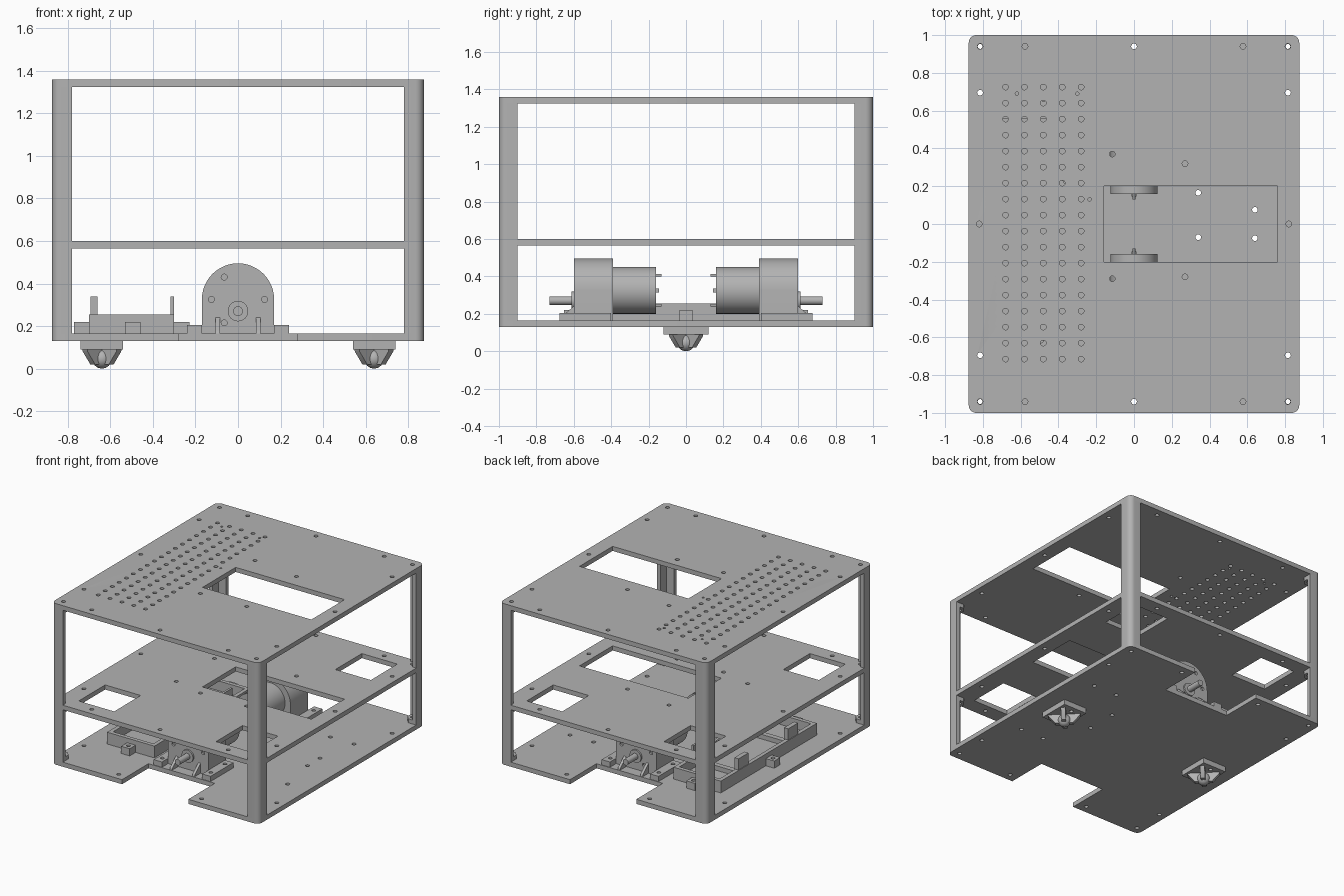
import bpy, bmesh
from math import sin, cos, pi
from mathutils import Matrix, Vector

cube = bpy.data.objects.get("Cube")
if cube:
    bpy.data.objects.remove(cube)

grey = bpy.data.materials.new("plain grey")
grey.use_nodes = True
COLOUR = (0.45, 0.45, 0.45, 1)
grey.diffuse_color = COLOUR
grey.node_tree.nodes["Principled BSDF"].inputs["Base Color"].default_value = COLOUR

X, Y, Z = 0.875, 1.0, 1.36          # half width, half length, height
parts = []


def finish(name, bm, matrix=None):
    bmesh.ops.remove_doubles(bm, verts=bm.verts, dist=1e-5)
    if matrix:
        bm.transform(matrix)
    bmesh.ops.recalc_face_normals(bm, faces=bm.faces)
    mesh = bpy.data.meshes.new(name)
    bm.to_mesh(mesh)
    bm.free()
    mesh.materials.clear()
    mesh.materials.append(grey)
    ob = bpy.data.objects.new(name, mesh)
    bpy.context.scene.collection.objects.link(ob)
    parts.append(ob)
    return ob


def circle(u, v, r=0.015, n=14):
    return [(u + r * cos(2 * pi * i / n), v + r * sin(2 * pi * i / n)) for i in range(n)]


def rect(u0, u1, v0, v1):
    return [(u0, v0), (u1, v0), (u1, v1), (u0, v1)]


def prism(name, loops, a, b, axis="Z", matrix=None):
    """Extrude an outline with hole loops from a to b along an axis."""
    curve = bpy.data.curves.new(name, "CURVE")
    curve.dimensions, curve.fill_mode = "2D", "BOTH"
    curve.extrude = abs(b - a) / 2
    for loop in loops:
        s = curve.splines.new("POLY")
        s.points.add(len(loop) - 1)
        for p, (u, v) in zip(s.points, loop):
            p.co = (u, v, 0, 1)
        s.use_cyclic_u = True
    temp = bpy.data.objects.new("temp", curve)
    bpy.context.scene.collection.objects.link(temp)
    bpy.context.view_layer.update()
    mesh = bpy.data.meshes.new_from_object(
        temp.evaluated_get(bpy.context.evaluated_depsgraph_get()))
    bm = bmesh.new()
    bm.from_mesh(mesh)
    bpy.data.objects.remove(temp)
    bpy.data.meshes.remove(mesh)
    for v in bm.verts:
        u, w, d = v.co
        d += (a + b) / 2
        v.co = {"Z": (u, w, d), "Y": (u, d, w), "X": (d, u, w)}[axis]
    return finish(name, bm, matrix)


def box(name, x0, x1, y0, y1, z0, z1):
    return prism(name, [rect(x0, x1, y0, y1)], z0, z1)


def rod(name, x, z, r, y0, y1, matrix=None):
    return prism(name, [circle(x, z, r, 40)], y0, y1, "Y", matrix)


def rounded(hx, hy, r=0.04, n=6):
    pts = []
    for q, (sx, sy) in enumerate([(1, 1), (-1, 1), (-1, -1), (1, -1)]):
        for i in range(n + 1):
            t = (q + i / n) * pi / 2
            pts.append((sx * (hx - r) + r * cos(t), sy * (hy - r) + r * sin(t)))
    return pts


def four(x, y):
    return [(sx * x, sy * y) for sx in (1, -1) for sy in (1, -1)]


def holes(points, r=0.015):
    return [circle(x, y, r) for x, y in points]


CORNERS = four(0.815, 0.94)
EDGES = four(0.577, 0.94) + four(0.815, 0.695) + [(0.82, 0), (-0.82, 0), (0, 0.94), (0, -0.94)]
INNER = [(-0.115, 0.37), (0.27, 0.32), (-0.115, -0.29), (0.27, -0.28)]
WINDOW = rect(-0.16, 0.76, -0.2, 0.2)

# Top plate with the grid of vent holes
grid = [(-0.68 + 0.1 * i, 0.725 - 0.0847 * j) for i in range(5) for j in range(18)]
small = [(-0.62, 0.69), (-0.3, 0.69), (-0.235, 0.13)]
prism("top_plate", [rounded(X, Y), WINDOW] + holes(CORNERS + EDGES + INNER + grid)
      + holes(small, 0.009), 1.325, Z)

# Middle plate, notched round the posts, with five windows
quarter = [(X, 0.9), (0.845, 0.9), (0.845, 0.97), (0.78, 0.97), (0.78, Y)]
outline = []
for sx, sy in [(1, 1), (-1, 1), (-1, -1), (1, -1)]:
    step = 1 if sx * sy > 0 else -1
    outline += [(sx * x, sy * y) for x, y in quarter[::step]]
windows = [rect(x - 0.15, x + 0.15, y - 0.16, y + 0.16) for x, y in four(0.58, 0.72)]
prism("middle_plate", [outline, WINDOW] + windows
      + holes(CORNERS + EDGES + INNER + [(-0.36, -0.23), (-0.36, 0.23)]), 0.565, 0.6)

# Bottom plate with a wheel notch at the front and back
base = rounded(X, Y)
NX, NY = 0.28, 0.68
notch = [(NX, Y), (NX, NY), (-NX, NY), (-NX, Y)]
base = base[:7] + notch + base[7:21] + [(-x, -y) for x, y in notch] + base[21:]
prism("bottom_plate", [base] + holes(
    CORNERS + four(0.815, 0.695) + four(0.35, 0.94) + four(0.64, 0.075)
    + [(0.34, 0.165), (0.34, -0.07), (0.5, 0.4), (0.5, -0.4), (0.7, 0.4), (0.7, -0.4)]),
    0.13, 0.165)

# Angle posts with bolt tabs at each plate
arc = [(0.835 + 0.04 * cos(t * pi / 12), 0.96 + 0.04 * sin(t * pi / 12)) for t in range(7)]
angle = [(X, 0.9)] + arc + [(0.78, Y), (0.78, 0.97), (0.845, 0.97), (0.845, 0.9)]
tab = [(0.845, 0.9), (0.845, 0.97), (0.78, 0.97), (0.78, 0.93), (0.81, 0.9)]
for sx, sy in four(1, 1):
    flip = Matrix.Diagonal((sx, sy, 1, 1))
    prism("corner_post", [angle], 0.165, 1.325, matrix=flip)
    for z in (0.165, 0.535, 1.295):
        prism("post_tab", [tab, circle(0.815, 0.94, 0.013)], z, z + 0.03, matrix=flip)

# Gear motors and their mounts, mirrored front to back
arch = [(0.17, 0.165)] + [(0.17 * cos(i * pi / 24), 0.325 + 0.17 * sin(i * pi / 24))
                          for i in range(25)] + [(-0.17, 0.165)]
screws = [(-0.065, 0.43), (-0.125, 0.325), (0.125, 0.325), (-0.065, 0.215)]
gusset = [(0.6, 0.165), (0.675, 0.165), (0.67, 0.18), (0.6, 0.24)]
for s in (1, -1):
    flip = Matrix.Diagonal((1, s, 1, 1))
    prism("gearbox", [arch], 0.39, 0.585, "Y", flip)
    prism("gearbox_face", [arch] + holes(screws, 0.014), 0.585, 0.6, "Y", flip)
    rod("motor_can", 0, 0.325, 0.125, 0.16, 0.39, flip)
    rod("shaft_boss", 0, 0.27, 0.048, 0.6, 0.612, flip)
    rod("drive_shaft", 0, 0.27, 0.023, 0.6, 0.73, flip)
    prism("terminal", [rect(-0.014, 0.014, 0.315, 0.335)], 0.145, 0.16, "Y", flip)
    for z in (0.245, 0.405):
        rod("motor_pin", 0, z, 0.007, 0.13, 0.16, flip)
    for x in (-0.105, 0.085):
        prism("mount_gusset", [gusset], x, x + 0.02, "X", flip)
    for x in (-0.24, 0.17):
        prism("mount_foot", [rect(x, x + 0.07, 0.4, 0.675)]
              + holes([(x + 0.035, y) for y in (0.45, 0.62)], 0.014), 0.165, 0.205, matrix=flip)

# Battery tray with clips and bolt lugs
x0, x1, yt, zt = -0.7, -0.3, 0.58, 0.255
prism("tray_wall", [rect(x0, x1, -yt, yt), rect(x0 + 0.03, x1 - 0.03, 0.03 - yt, yt - 0.03)],
      0.165, zt)
box("tray_floor", x0 + 0.02, x1 - 0.02, 0.02 - yt, yt - 0.02, 0.165, 0.18)
for s in (1, -1):
    y = 0.3 * s
    box("tray_crossbar", x0 + 0.02, x1 - 0.02, y - 0.02, y + 0.02, 0.165, 0.215)
    box("tray_clip", -0.695, -0.66, y - 0.06, y + 0.06, 0.24, 0.34)
    box("tray_clip", -0.317, -0.3, y - 0.06, y + 0.06, 0.24, 0.34)
for x, y in [(-0.735, 0), (-0.265, 0), (-0.495, 0.615), (-0.495, -0.615)]:
    prism("tray_lug", [rect(x - 0.036, x + 0.036, y - 0.036, y + 0.036), circle(x, y)],
          0.165, 0.22)

# Ball casters on ribbed housings
rib = [(0.0, 0.095), (0.115, 0.095), (0.112, 0.08), (0.062, 0.02), (0.0, 0.02)]
for x in (-0.64, 0.64):
    prism("caster_flange", [rect(x - 0.1, x + 0.1, -0.12, 0.12)]
          + holes([(x, 0.075), (x, -0.075)]), 0.09, 0.13)
    for i in range(4):
        turn = Matrix.Translation((x, 0, 0)) @ Matrix.Rotation((i + 0.5) * pi / 2, 4, "Z")
        prism("caster_rib", [rib], -0.016, 0.016, "Y", turn)
    bm = bmesh.new()
    bmesh.ops.create_uvsphere(bm, u_segments=24, v_segments=16, radius=0.046)
    finish("caster_ball", bm, Matrix.Translation((x, 0, 0.046)))

# Smooth the round surfaces and keep the edges crisp
bpy.ops.object.select_all(action="DESELECT")
for ob in parts:
    ob.select_set(True)
bpy.context.view_layer.objects.active = parts[0]
bpy.ops.object.shade_smooth_by_angle(angle=pi / 6)
